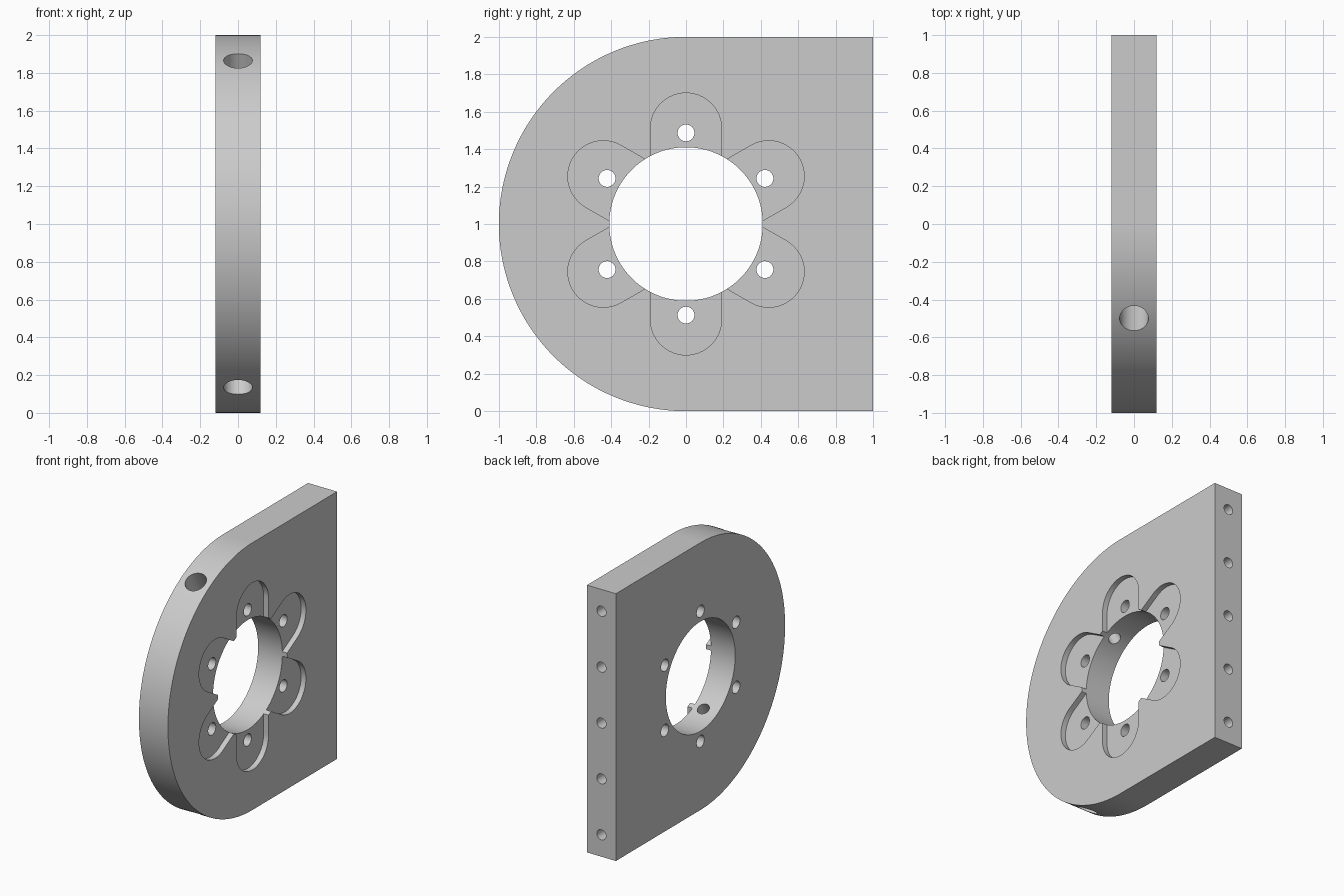
import bpy, bmesh, math
from mathutils import Matrix, Vector

cube = bpy.data.objects.get("Cube")
if cube:
    bpy.data.objects.remove(cube, do_unlink=True)

HALF = 0.12          # half thickness of the plate
BORE = 0.41          # radius of the central opening
BOLT_RING = 0.487    # radius of the bolt circle
POCKET_W = 0.19      # pocket half width
POCKET_C = 0.51      # centre of the pocket's round end
POCKET_DEPTH = 0.04
CENTRE = Vector((0, 0, 1))

grey = bpy.data.materials.new("light grey metal")
grey.use_nodes = True
grey.diffuse_color = (0.6, 0.6, 0.6, 1)
grey.node_tree.nodes["Principled BSDF"].inputs["Base Color"].default_value = (0.6, 0.6, 0.6, 1)


def new_object(name, bm):
    bmesh.ops.recalc_face_normals(bm, faces=bm.faces)
    mesh = bpy.data.meshes.new(name)
    bm.to_mesh(mesh)
    bm.free()
    mesh.materials.append(grey)
    obj = bpy.data.objects.new(name, mesh)
    bpy.context.collection.objects.link(obj)
    return obj


def arc(cy, cz, r, start, end, steps):
    angles = [math.radians(start + (end - start) * i / steps) for i in range(steps + 1)]
    return [(cy + r * math.cos(a), cz + r * math.sin(a)) for a in angles]


def prism(name, outline, x0, x1):
    """Extrude a (y, z) outline along x."""
    bm = bmesh.new()
    face = bm.faces.new([bm.verts.new((x0, y, z)) for y, z in outline])
    ext = bmesh.ops.extrude_face_region(bm, geom=[face])["geom"]
    verts = [v for v in ext if isinstance(v, bmesh.types.BMVert)]
    bmesh.ops.translate(bm, vec=(x1 - x0, 0, 0), verts=verts)
    return new_object(name, bm)


def drill(name, start, end, radius, sides=48):
    """Cylinder between two points."""
    start, end = Vector(start), Vector(end)
    axis = end - start
    bm = bmesh.new()
    bmesh.ops.create_cone(
        bm, cap_ends=True, segments=sides, radius1=radius, radius2=radius, depth=axis.length,
        matrix=Matrix.Translation((start + end) / 2) @ axis.to_track_quat("Z", "Y").to_matrix().to_4x4())
    return new_object(name, bm)


def radial(angle, r, x=0):
    a = math.radians(angle)
    return CENTRE + Vector((x, r * math.cos(a), r * math.sin(a)))


# Plate: rounded at the front, square at the back
plate = prism("plate", arc(0, 1, 1, 90, 270, 96) + [(1, 0), (1, 2)], -HALF, HALF)

# Central opening
cutters = [drill("bore_cutter", (-1, 0, 1), (1, 0, 1), BORE, 128)]

# Six round-ended pockets on the left face, each with a bolt hole
for i in range(6):
    angle = 30 + 60 * i
    outline = arc(POCKET_C, 0, POCKET_W, -90, 90, 32) + [(0.3, POCKET_W), (0.3, -POCKET_W)]
    a = math.radians(angle)
    turned = [(y * math.cos(a) - z * math.sin(a), 1 + y * math.sin(a) + z * math.cos(a)) for y, z in outline]
    cutters.append(prism("pocket_cutter", turned, HALF - POCKET_DEPTH, HALF + 0.1))
    cutters.append(drill("bolt_cutter", radial(angle, BOLT_RING, -0.3), radial(angle, BOLT_RING, 0.3), 0.045))

# Two counterbored radial holes through the rounded edge
for angle in (120, 240):
    cutters.append(drill("counterbore_cutter", radial(angle, 0.62), radial(angle, 1.2), 0.076))
    cutters.append(drill("radial_cutter", radial(angle, 0.3), radial(angle, 0.8), 0.043))

# Five blind holes along the flat back edge
for i in range(5):
    z = 1 + (i - 2) * 0.418
    cutters.append(drill("edge_hole_cutter", (0, 0.75, z), (0, 1.1, z), 0.038))

# Cut everything, then keep only the finished plate
for c in cutters:
    c.hide_render = True
    mod = plate.modifiers.new(c.name, "BOOLEAN")
    mod.operation = "DIFFERENCE"
    mod.solver = "EXACT"
    mod.object = c
bpy.context.view_layer.update()
result = bpy.data.meshes.new_from_object(plate.evaluated_get(bpy.context.evaluated_depsgraph_get()))
plate.modifiers.clear()
plate.data = result
result.materials.clear()
result.materials.append(grey)
for c in cutters:
    bpy.data.objects.remove(c, do_unlink=True)

bpy.ops.object.select_all(action="DESELECT")
plate.select_set(True)
bpy.context.view_layer.objects.active = plate
bpy.ops.object.shade_smooth_by_angle(angle=math.radians(30))
